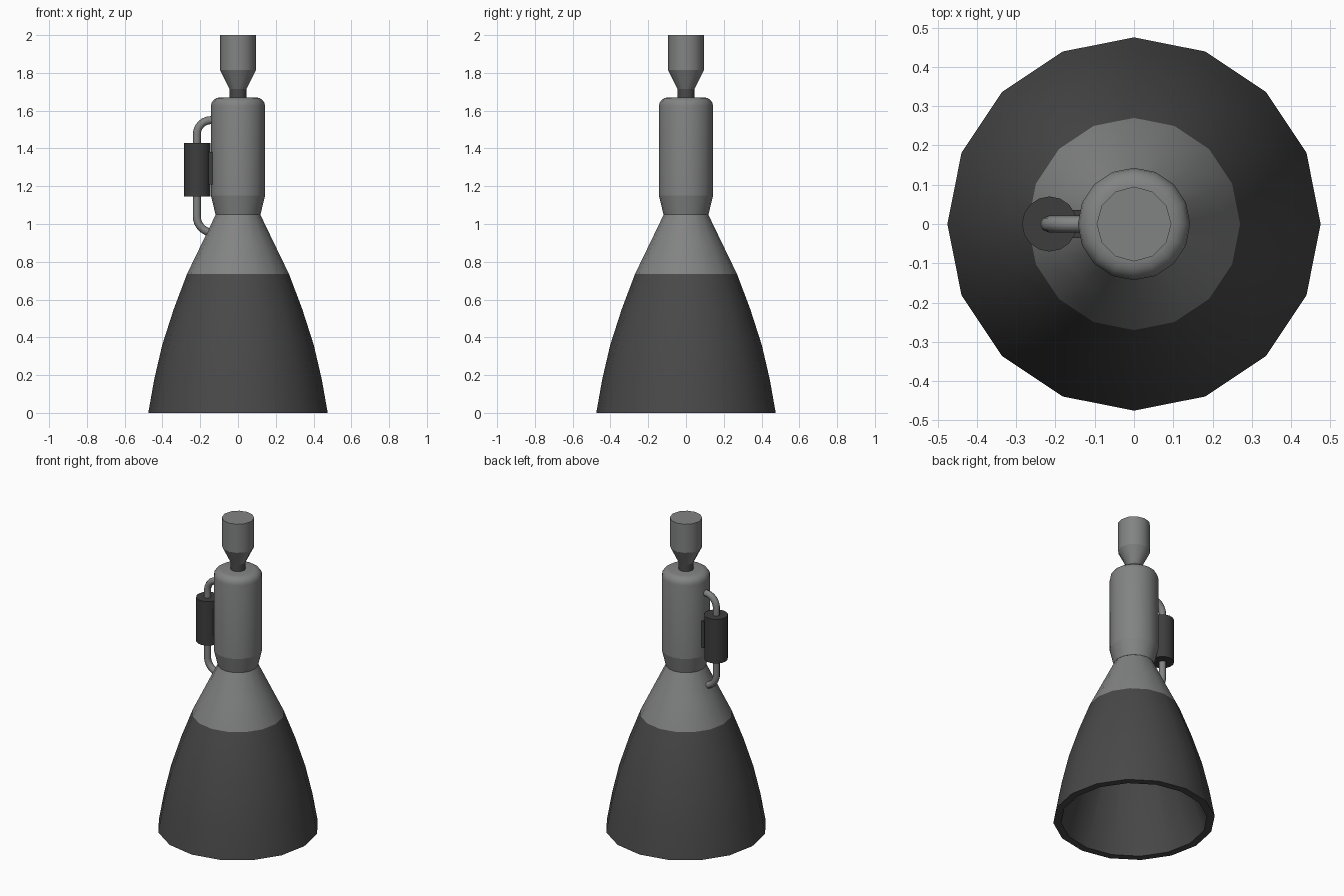
import bpy, bmesh, math
from mathutils import Vector

if "Cube" in bpy.data.objects:
    bpy.data.objects.remove(bpy.data.objects["Cube"])


def mat(name, r, g, b):
    m = bpy.data.materials.new(name)
    m.diffuse_color = (r, g, b, 1)
    m.use_nodes = True
    m.node_tree.nodes["Principled BSDF"].inputs["Base Color"].default_value = m.diffuse_color
    return m


LIGHT = mat("light grey metal", 0.222, 0.228, 0.224)
DARK = mat("dark nozzle grey", 0.066, 0.066, 0.066)
PUMP = mat("dark pump grey", 0.047, 0.047, 0.047)


def finish(name, bm, mats, angle=35, sharp_z=()):
    bmesh.ops.recalc_face_normals(bm, faces=bm.faces)
    me = bpy.data.meshes.new(name)
    bm.to_mesh(me)
    bm.free()
    ob = bpy.data.objects.new(name, me)
    bpy.context.collection.objects.link(ob)
    for m in mats:
        me.materials.append(m)
    bpy.ops.object.select_all(action='DESELECT')
    ob.select_set(True)
    bpy.context.view_layer.objects.active = ob
    bpy.ops.object.shade_smooth_by_angle(angle=math.radians(angle))
    for e in me.edges:
        za, zb = (me.vertices[i].co.z for i in e.vertices)
        if any(abs(za - z) < 1e-4 and abs(zb - z) < 1e-4 for z in sharp_z):
            e.use_edge_sharp = True
    return ob


def lathe(name, profile, sides, mats, x=0, closed=False, rule=None, sharp_z=()):
    """Revolve (radius, z) points; cap both ends unless the profile is a closed loop."""
    bm = bmesh.new()
    rings = []
    for r, z in profile:
        rings.append([bm.verts.new((x + r * math.cos(2 * math.pi * i / sides),
                                    r * math.sin(2 * math.pi * i / sides), z)) for i in range(sides)])
    pairs = list(zip(rings, rings[1:]))
    if closed:
        pairs.append((rings[-1], rings[0]))
    else:
        bm.faces.new(rings[0])
        bm.faces.new(rings[-1])
    for a, b in pairs:
        for i in range(sides):
            j = (i + 1) % sides
            bm.faces.new((a[i], a[j], b[j], b[i]))
    if rule:
        for f in bm.faces:
            f.material_index = rule(f.calc_center_median())
    return finish(name, bm, mats, 35, sharp_z)


def pipe(name, pts, r, sides, m):
    """Sweep a circle along a path lying in the xz plane."""
    bm = bmesh.new()
    pts = [Vector((x, 0, z)) for x, z in pts]
    side = Vector((0, 1, 0))
    rings = []
    for k, p in enumerate(pts):
        t = (pts[min(k + 1, len(pts) - 1)] - pts[max(k - 1, 0)]).normalized()
        n = side.cross(t)
        rings.append([bm.verts.new(p + r * (math.cos(2 * math.pi * i / sides) * side
                                            + math.sin(2 * math.pi * i / sides) * n)) for i in range(sides)])
    for a, b in zip(rings, rings[1:]):
        for i in range(sides):
            j = (i + 1) % sides
            bm.faces.new((a[i], a[j], b[j], b[i]))
    bm.faces.new(rings[0])
    bm.faces.new(rings[-1])
    return finish(name, bm, [m], 50)


# Hollow bell nozzle: dark skirt below, light collar above, conical inside
outer = [(0.475, 0), (0.443, 0.18), (0.401, 0.36), (0.34, 0.55), (0.27, 0.735), (0.195, 0.89), (0.117, 1.052)]
inner = [(0.07, 1.052), (0.1, 1.0), (0.43, 0)]
lathe("bell_nozzle", outer + inner, 16, [DARK, LIGHT], closed=True,
      rule=lambda c: 1 if c.z > 0.74 and math.hypot(c.x, c.y) > 0.1 else 0)

# Combustion chamber with tapered throat and rounded shoulder
shoulder = [(0.098 + 0.045 * math.cos(math.radians(a)), 1.625 + 0.045 * math.sin(math.radians(a)))
            for a in (0, 22.5, 45, 67.5, 90)]
lathe("combustion_chamber", [(0.119, 1.05), (0.143, 1.15)] + shoulder, 16, [LIGHT], sharp_z=(1.15,))

# Neck and feed inlet on top
lathe("inlet_neck", [(0.045, 1.66), (0.045, 1.72)], 12, [DARK])
lathe("feed_inlet", [(0.045, 1.715), (0.095, 1.815), (0.095, 2.0)], 12, [LIGHT], sharp_z=(1.815,))

# Side pump and its bracket
lathe("pump_body", [(0.07, 1.145), (0.07, 1.43)], 16, [PUMP], x=-0.215)
bm = bmesh.new()
bmesh.ops.create_cube(bm, size=1)
for v in bm.verts:
    v.co = (-0.145 + v.co.x * 0.05, v.co.y * 0.07, 1.295 + v.co.z * 0.17)
finish("pump_bracket", bm, [PUMP])


# Bent pipes joining pump to chamber and nozzle
def arc(cx, cz, r, a0, a1, n=6):
    return [(cx + r * math.cos(math.radians(a0 + (a1 - a0) * i / n)),
             cz + r * math.sin(math.radians(a0 + (a1 - a0) * i / n))) for i in range(n + 1)]


pipe("upper_pipe", [(-0.218, 1.42)] + arc(-0.143, 1.475, 0.075, 180, 90) + [(-0.12, 1.55)], 0.021, 8, LIGHT)
pipe("lower_pipe", [(-0.218, 1.16)] + arc(-0.133, 1.04, 0.085, 180, 245) + [(-0.14, 0.948)], 0.021, 8, LIGHT)
